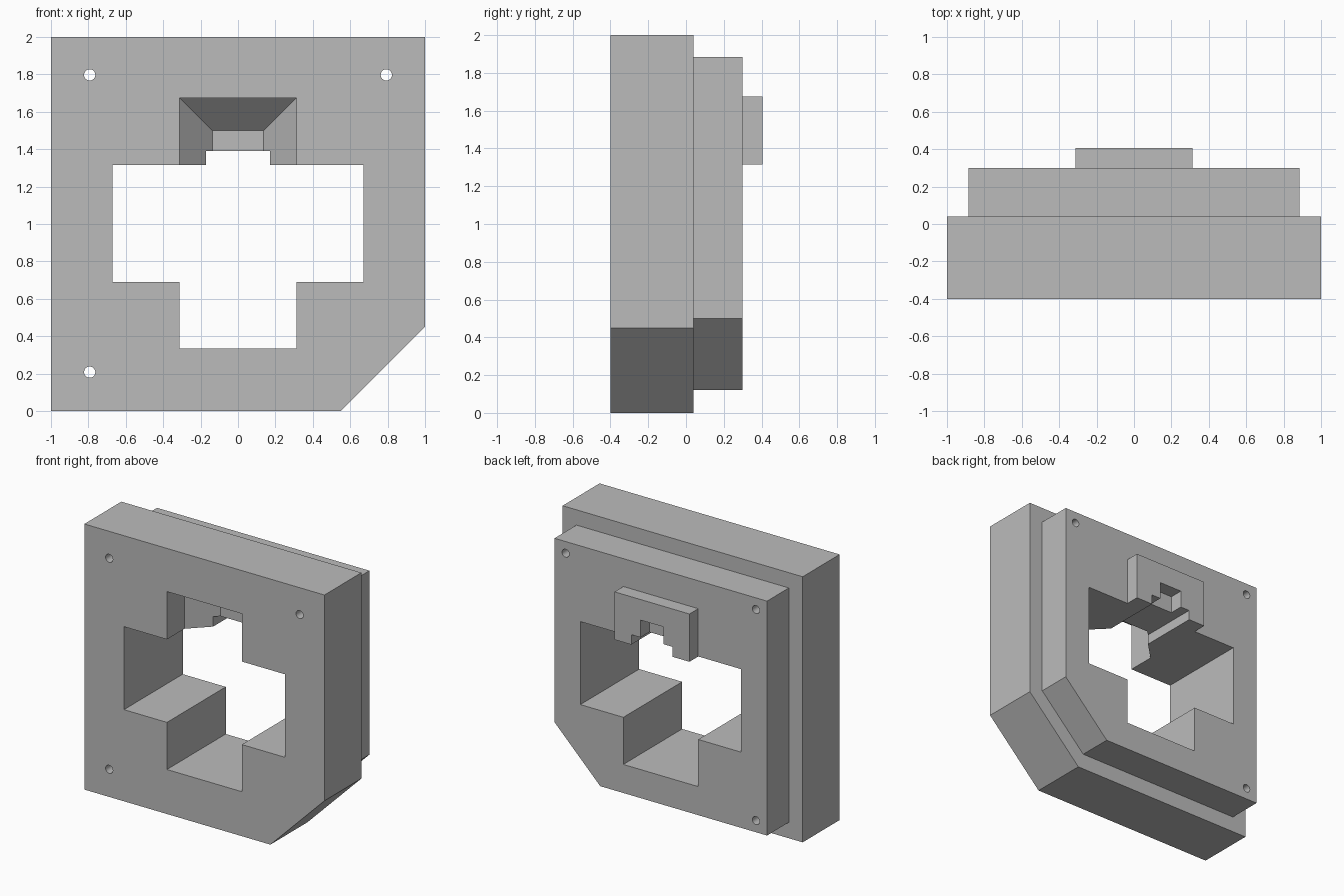
import bpy, bmesh, math
from mathutils import Matrix

cube = bpy.data.objects.get("Cube")
if cube:
    bpy.data.objects.remove(cube, do_unlink=True)

GREY = (0.5, 0.5, 0.5, 1.0)
mat = bpy.data.materials.new("light grey")
mat.use_nodes = True
mat.diffuse_color = GREY
mat.node_tree.nodes["Principled BSDF"].inputs["Base Color"].default_value = GREY


def finish(name, bm):
    bmesh.ops.recalc_face_normals(bm, faces=bm.faces[:])
    mesh = bpy.data.meshes.new(name)
    bm.to_mesh(mesh)
    bm.free()
    mesh.materials.append(mat)
    obj = bpy.data.objects.new(name, mesh)
    bpy.context.collection.objects.link(obj)
    return obj


def prism(name, profile, y0, y1):
    """Extrude an (x, z) profile along y."""
    bm = bmesh.new()
    face = bm.faces.new([bm.verts.new((x, y0, z)) for x, z in profile])
    new = bmesh.ops.extrude_face_region(bm, geom=[face])["geom"]
    verts = [g for g in new if isinstance(g, bmesh.types.BMVert)]
    bmesh.ops.translate(bm, verts=verts, vec=(0, y1 - y0, 0))
    return finish(name, bm)


def box(name, half, z0, z1, y0, y1):
    return prism(name, [(-half, z0), (half, z0), (half, z1), (-half, z1)], y0, y1)


def plate(name, half, z0, z1, cut, y0, y1):
    """Square plate with one lower corner cut off."""
    return prism(name, [(-half, z0), (half - cut, z0), (half, z0 + cut),
                        (half, z1), (-half, z1)], y0, y1)


def funnel(name, z0, sections):
    """Loft rectangular (y, half width, top) sections standing on z0."""
    bm = bmesh.new()
    rings = [[bm.verts.new((x, y, z)) for x, z in
              ((-h, z0), (h, z0), (h, top), (-h, top))] for y, h, top in sections]
    for a, b in zip(rings, rings[1:]):
        for i in range(4):
            j = (i + 1) % 4
            bm.faces.new((a[i], a[j], b[j], b[i]))
    bm.faces.new(rings[0])
    bm.faces.new(rings[-1])
    return finish(name, bm)


def pin(name, x, z):
    bm = bmesh.new()
    place = Matrix.Translation((x, 0, z)) @ Matrix.Rotation(math.pi / 2, 4, "X")
    bmesh.ops.create_cone(bm, cap_ends=True, segments=32, radius1=0.03,
                          radius2=0.03, depth=1.2, matrix=place)
    return finish(name, bm)


def combine(target, tool, operation):
    mod = target.modifiers.new("combine", "BOOLEAN")
    mod.operation = operation
    mod.solver = "EXACT"
    mod.object = tool
    bpy.context.view_layer.update()
    deps = bpy.context.evaluated_depsgraph_get()
    mesh = bpy.data.meshes.new_from_object(target.evaluated_get(deps))
    target.modifiers.clear()
    target.data = mesh
    bpy.data.objects.remove(tool, do_unlink=True)


# Stepped housing: front plate, smaller rear plate and rear latch block
housing = plate("housing", 1.0, 0.0, 2.0, 0.45, -0.4, 0.04)
combine(housing, plate("rear_plate", 0.885, 0.12, 1.885, 0.38, -0.1, 0.3), "UNION")
combine(housing, box("latch_block", 0.312, 1.25, 1.675, 0.2, 0.405), "UNION")

# Opening: wide middle with a narrower lower arm
half_profile = [(0.312, 0.335), (0.312, 0.69), (0.67, 0.69), (0.67, 1.315)]
opening = half_profile + [(-x, z) for x, z in reversed(half_profile)]
combine(housing, prism("opening", opening, -0.6, 0.6), "DIFFERENCE")

# Upper arm narrowing towards the rear, then the latch slots
combine(housing, funnel("upper_arm", 1.2, [(-0.6, 0.312, 1.675), (-0.19, 0.312, 1.675),
                                           (-0.015, 0.137, 1.5)]), "DIFFERENCE")
combine(housing, box("latch_notch", 0.172, 1.2, 1.39, -0.3, 0.6), "DIFFERENCE")
combine(housing, box("latch_slot", 0.095, 1.3, 1.52, 0.3, 0.6), "DIFFERENCE")

# Three screw holes
for x, z in ((-0.793, 1.797), (0.793, 1.797), (-0.793, 0.208)):
    combine(housing, pin("screw_hole", x, z), "DIFFERENCE")

bpy.context.view_layer.objects.active = housing
housing.select_set(True)
bpy.ops.object.shade_smooth_by_angle(angle=math.radians(25))
